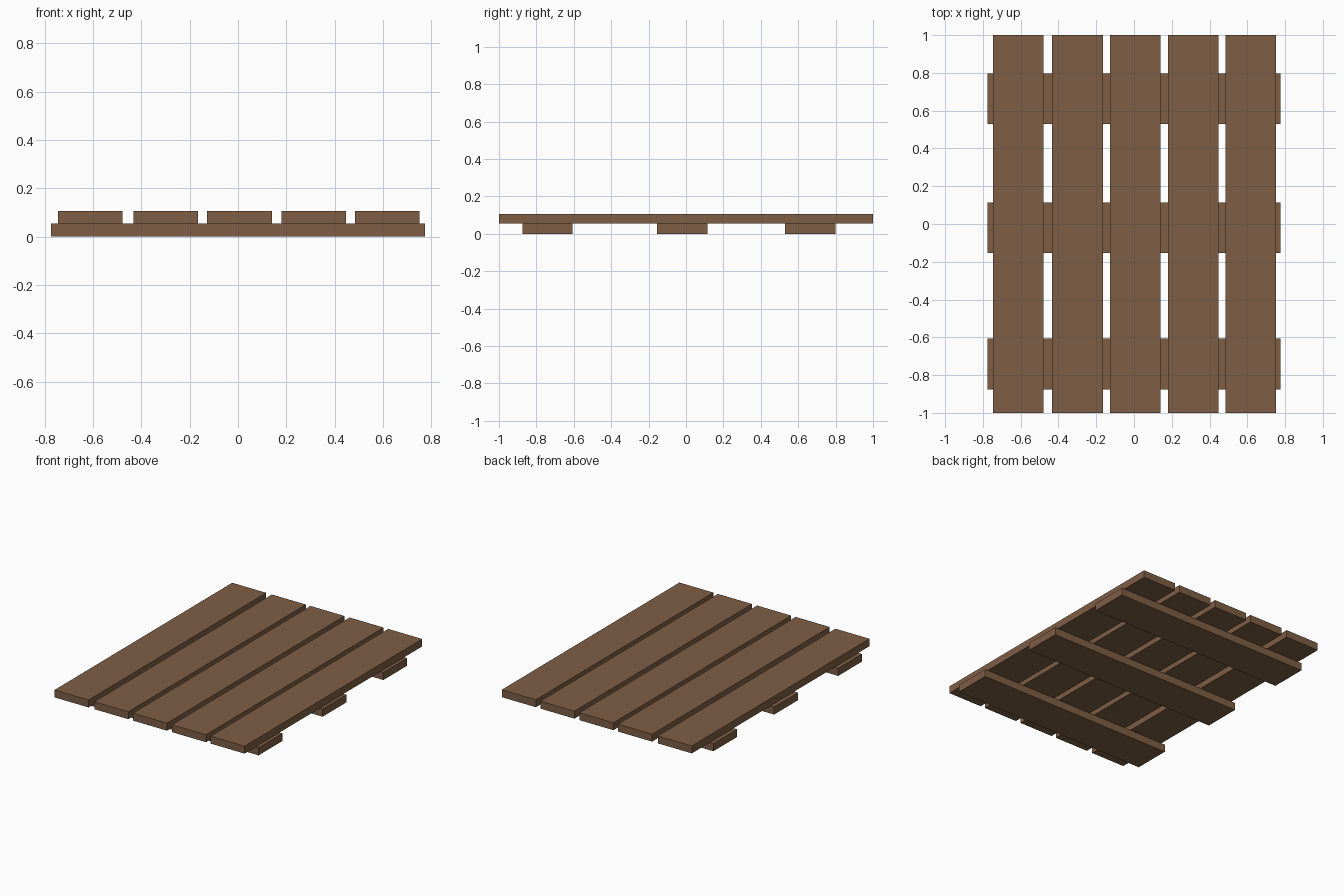
import bpy
import bmesh
from mathutils import Matrix, Vector

if "Cube" in bpy.data.objects:
    bpy.data.objects.remove(bpy.data.objects["Cube"])

wood = bpy.data.materials.new("brown_wood")
wood.diffuse_color = (0.209, 0.114, 0.060, 1.0)
wood.use_nodes = True
wood.node_tree.nodes["Principled BSDF"].inputs["Base Color"].default_value = wood.diffuse_color


def board(name, x0, x1, y0, y1, z0, z1):
    """Rectangular board spanning the given bounds."""
    bm = bmesh.new()
    centre = Vector(((x0 + x1) / 2, (y0 + y1) / 2, (z0 + z1) / 2))
    size = Matrix.Diagonal((x1 - x0, y1 - y0, z1 - z0, 1))
    bmesh.ops.create_cube(bm, size=1, matrix=Matrix.Translation(centre) @ size)
    mesh = bpy.data.meshes.new(name)
    bm.to_mesh(mesh)
    bm.free()
    mesh.materials.append(wood)
    obj = bpy.data.objects.new(name, mesh)
    bpy.context.collection.objects.link(obj)


WIDTH = 0.268   # width of every board
SEAM = 0.054    # height where planks rest on battens
TOP = 0.107

# Long deck planks, slightly unevenly spaced
for i, x in enumerate((-0.612, -0.299, 0.006, 0.314, 0.618)):
    board(f"deck_plank_{i + 1}", x - WIDTH / 2, x + WIDTH / 2, -1, 1, SEAM, TOP)

# Cross battens underneath
for i, y in enumerate((-0.741, -0.020, 0.664)):
    board(f"cross_batten_{i + 1}", -0.775, 0.775, y - WIDTH / 2, y + WIDTH / 2, 0, SEAM)
